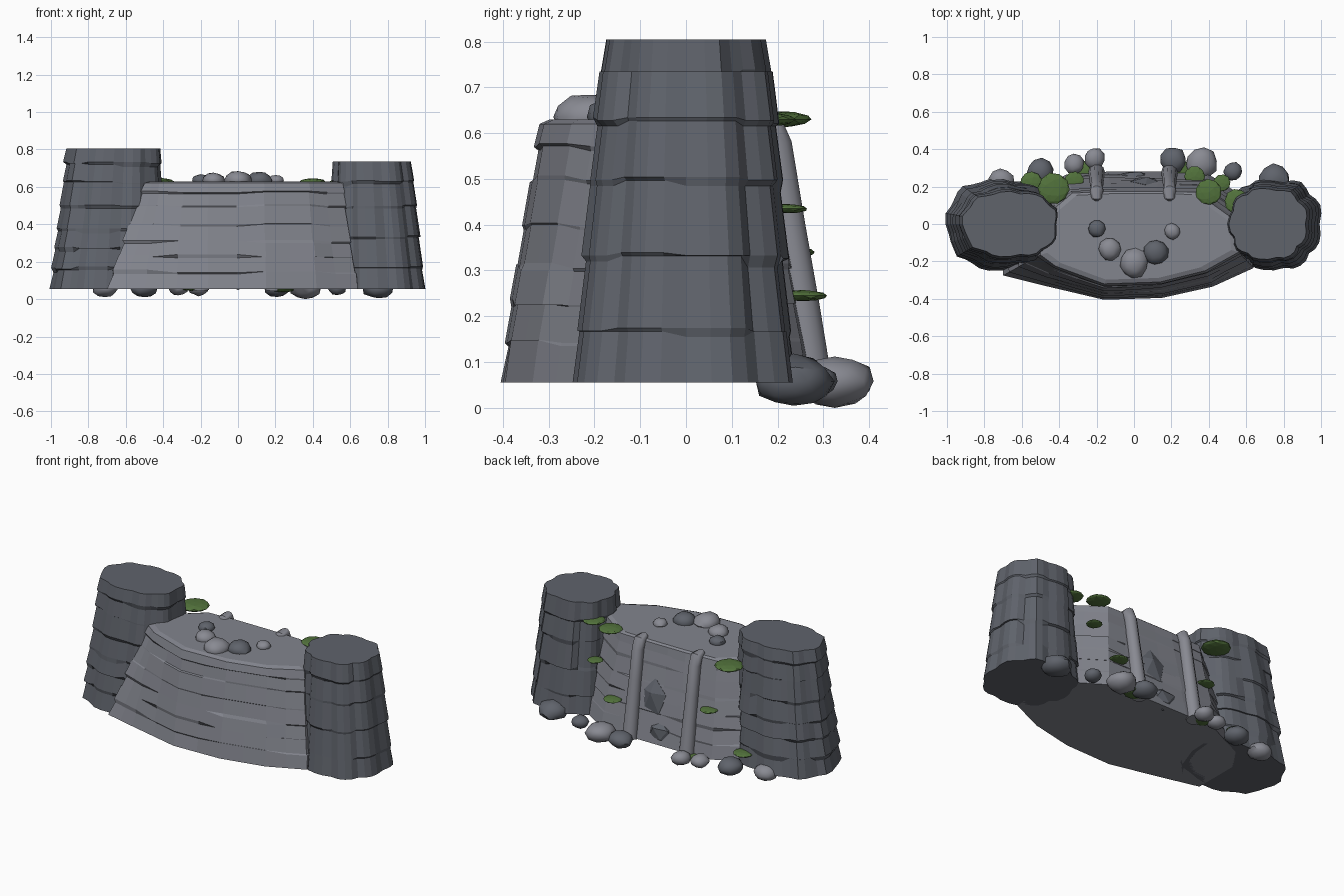
import bpy, bmesh, math, random
from mathutils import Vector

if "Cube" in bpy.data.objects:
    bpy.data.objects.remove(bpy.data.objects["Cube"])
random.seed(7)


def mat(name, col):
    m = bpy.data.materials.new(name)
    m.diffuse_color = (*col, 1)
    m.use_nodes = True
    m.node_tree.nodes["Principled BSDF"].inputs["Base Color"].default_value = m.diffuse_color
    return m


TOWER = mat("dark slate", (0.115, 0.125, 0.148))
WALL = mat("mid grey stone", (0.225, 0.233, 0.268))
LIGHT = mat("light grey stone", (0.25, 0.255, 0.29))
MOSS = mat("moss green", (0.085, 0.17, 0.045))


def finish(bm, name, m, smooth=0):
    bmesh.ops.recalc_face_normals(bm, faces=bm.faces)
    me = bpy.data.meshes.new(name)
    bm.to_mesh(me)
    bm.free()
    me.materials.append(m)
    o = bpy.data.objects.new(name, me)
    bpy.context.collection.objects.link(o)
    if smooth:
        bpy.ops.object.select_all(action='DESELECT')
        o.select_set(True)
        bpy.context.view_layer.objects.active = o
        bpy.ops.object.shade_smooth_by_angle(angle=math.radians(smooth))
    return o


def loft(name, rings, m, smooth=0):
    bm = bmesh.new()
    vs = [[bm.verts.new(p) for p in r] for r in rings]
    n = len(rings[0])
    for a, b in zip(vs, vs[1:]):
        for i in range(n):
            j = (i + 1) % n
            bm.faces.new((a[i], a[j], b[j], b[i]))
    bm.faces.new(vs[0][::-1])
    bm.faces.new(vs[-1])
    return finish(bm, name, m, smooth)


def lerp(a, b, t):
    return a + (b - a) * t


def power(v, e):
    return math.copysign(abs(v) ** e, v)


# scalloped, tiered rock towers: each tier tapers, then steps at a ledge
def tower(name, base, top, levels, phase):
    n, lobes = 36, 9
    column = [.93 + .08 * abs(math.sin(lobes / 2 * math.tau * i / n + phase)) + random.uniform(-.02, .02)
              for i in range(n)]
    z0, z1 = levels[0], levels[-1]
    last = len(levels) - 2
    rings = []
    for k in range(last + 1):
        push = [random.uniform(-.03, .02) for _ in range(lobes)]
        shift = [random.choice((0, 0, -.014, .012)) for _ in range(lobes)]
        for end in (0, 1):
            t = (levels[k + end] - z0) / (z1 - z0)
            cx, rx, ry = (lerp(a, b, t) for a, b in zip(base, top))
            fixed = (k == 0 and not end) or (k == last and end)
            ring = []
            for i in range(n):
                a = math.tau * i / n
                r = (column[i] + push[i * lobes // n]) * (.995 if end else 1.025)
                z = levels[k + end]
                if not fixed:
                    z += shift[i * lobes // n] * (1 if end else .5) + (-.005 if end else .008)
                ring.append((cx + rx * r * power(math.cos(a), .85),
                             ry * r * power(math.sin(a), .85), z))
            rings.append(ring)
    return loft(name, rings, TOWER)


tower("left_tower", (-.705, .295, .245), (-.66, .252, .18),
      [.055, .16, .27, .37, .49, .62, .725, .805], .3)
tower("right_tower", (.75, .245, .24), (.718, .21, .19),
      [.055, .16, .325, .49, .62, .735], 0)

# stratified central wall: outline at the foot and at the top, layered between
foot = [(-.7, -.275), (-.5, -.325), (-.16, -.405), (.15, -.395), (.42, -.335), (.64, -.235),
        (.66, .1), (.4, .265), (.14, .28), (-.14, .28), (-.36, .265), (-.7, .1)]
crest = [(-.5, -.165), (-.42, -.225), (-.16, -.32), (.14, -.31), (.38, -.25), (.56, -.15),
         (.54, .02), (.33, .17), (.12, .175), (-.12, .175), (-.33, .165), (-.5, .02)]


def sub(points):
    out = []
    for p, q in zip(points, points[1:] + points[:1]):
        for t in (0, 1 / 2):
            out.append((lerp(p[0], q[0], t), lerp(p[1], q[1], t)))
    return out


foot, crest = sub(foot), sub(crest)
levels = [.055, .145, .23, .31, .40, .50, .57, .62]
rings = []
for k in range(len(levels) - 1):
    steps, drops = [], []
    for i in range(len(foot)):
        if i % 3 == 0:
            step, drop = random.uniform(-.014, .014), random.uniform(-.02, .02)
        steps.append(step)
        drops.append(drop)
    for end in (0, 1):
        t = (levels[k + end] - levels[0]) / (levels[-1] - levels[0])
        fixed = (k == 0 and not end) or (k == len(levels) - 2 and end)
        ring = []
        for i, (p, q) in enumerate(zip(foot, crest)):
            s = 1 if fixed else 1 + steps[i] + (-.002 if end else .002)
            z = levels[k + end]
            if not fixed:
                z += drops[i] * .5 + (-.003 if end else .003)
            ring.append((lerp(p[0], q[0], t) * s, lerp(p[1], q[1], t) * s, z))
        rings.append(ring)
rings.append([(x * .93, y * .93, .63) for x, y, z in rings[-1]])
loft("central_wall", rings, WALL)


# rough boulders and flat moss cushions
def lump(name, x, y, z, size, m, rough, smooth, detail=2):
    bm = bmesh.new()
    bmesh.ops.create_icosphere(bm, subdivisions=detail, radius=1)
    turn = random.uniform(0, math.tau)
    for v in bm.verts:
        c = v.co * (1 + random.uniform(-rough, rough))
        a = math.cos(turn) * c.x - math.sin(turn) * c.y
        b = math.sin(turn) * c.x + math.cos(turn) * c.y
        v.co = Vector((x + a * size[0], y + b * size[1], z + c.z * size[2]))
    return finish(bm, name, m, smooth)


crest_rocks = [(-.2, -.025, .048, TOWER), (-.13, -.135, .06, LIGHT), (0, -.21, .077, LIGHT),
               (.115, -.15, .068, TOWER), (.205, -.04, .043, LIGHT)]
for i, (x, y, r, m) in enumerate(crest_rocks):
    lump(f"crest_boulder_{i}", x, y, .635, (r, r, r * .68), m, .07, 40)

foot_rocks = [(-.71, .23, .068, LIGHT), (-.5, .28, .073, TOWER), (-.32, .32, .053, LIGHT),
              (-.21, .35, .056, LIGHT), (.21, .34, .07, TOWER), (.36, .325, .085, LIGHT),
              (.53, .28, .05, TOWER), (.75, .235, .086, TOWER)]
for i, (x, y, r, m) in enumerate(foot_rocks):
    lump(f"foot_boulder_{i}", x, y, .058, (r, r, .012 + r * .52), m, .07, 40)

moss = [(-.43, .19, .63, .085), (-.32, .23, .34, .052), (-.55, .22, .13, .06),
        (-.25, .29, .055, .05), (.55, .12, .625, .066), (.4, .17, .63, .07),
        (.47, .22, .435, .046), (.325, .255, .245, .055), (.24, .29, .05, .06)]
for i, (x, y, z, r) in enumerate(moss):
    lump(f"moss_cushion_{i}", x, y, z, (r, r, r * .22), MOSS, .04, 0)

# dark stones just breaking through the rear face
for i, (x, z, rx, rz) in enumerate([(.06, .29, .1, .13), (.0, .12, .09, .07)]):
    back = .28 - (z - .055) * .19
    lump(f"rear_stone_{i}", x, back - .025, z, (rx, .045, rz), TOWER, .05, 0, 1)

# two rounded ribs starting on the crest and running down the rear face
path = [(.13, .59, .025), (.15, .622, .032), (.178, .622, .036), (.198, .575, .035),
        (.225, .4, .037), (.253, .22, .041), (.277, .05, .045)]
for side, x0 in (("left", -.2), ("right", .19)):
    rings = []
    for k, (y, z, r) in enumerate(path):
        a, b = path[max(k - 1, 0)], path[min(k + 1, len(path) - 1)]
        d = Vector((0, b[0] - a[0], b[1] - a[1])).normalized()
        nrm = Vector((0, -d.z, d.y))
        c = Vector((x0, y, z))
        rings.append([c + r * (Vector((1, 0, 0)) * math.cos(math.tau * i / 10)
                               + nrm * math.sin(math.tau * i / 10)) for i in range(10)])
    loft(f"{side}_rear_rib", rings, LIGHT, 50)
